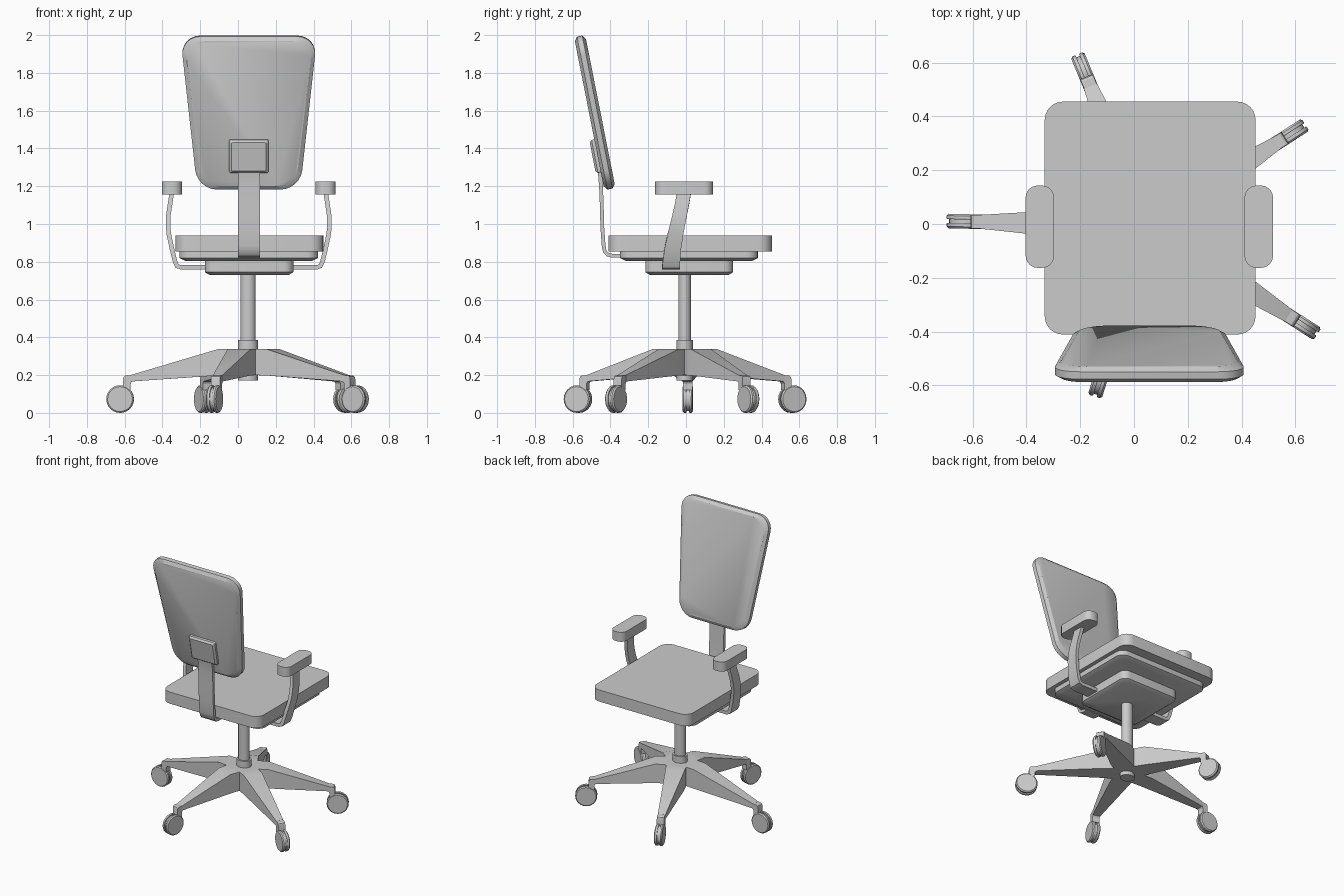
import bpy, bmesh, math
from mathutils import Vector, Matrix

if "Cube" in bpy.data.objects:
    bpy.data.objects.remove(bpy.data.objects["Cube"])

CX = 0.057                      # centre line of seat and armrests
HUB = Vector((0.053, -0.007, 0))


def finish(name, bm, matrix=None):
    if matrix:
        bmesh.ops.transform(bm, matrix=matrix, verts=bm.verts)
    bmesh.ops.recalc_face_normals(bm, faces=bm.faces)
    me = bpy.data.meshes.new(name)
    bm.to_mesh(me)
    bm.free()
    ob = bpy.data.objects.new(name, me)
    bpy.context.collection.objects.link(ob)
    bpy.ops.object.select_all(action='DESELECT')
    ob.select_set(True)
    bpy.context.view_layer.objects.active = ob
    bpy.ops.object.shade_smooth_by_angle(angle=math.radians(30))
    return ob


def loft(name, rings, matrix=None):
    """Skin a list of equal-length point rings and cap both ends."""
    bm = bmesh.new()
    vs = [[bm.verts.new(p) for p in ring] for ring in rings]
    n = len(vs[0])
    for a, b in zip(vs, vs[1:]):
        for i in range(n):
            j = (i + 1) % n
            bm.faces.new((a[i], a[j], b[j], b[i]))
    bm.faces.new(vs[0])
    bm.faces.new(vs[-1])
    return finish(name, bm, matrix)


def trapezoid(bottom, top, height, z, r, inset=0.0, steps=6):
    """Rounded outline; half widths at -y and +y, lying at height z."""
    h, b, t = height / 2 - inset, bottom - inset, top - inset
    pts = [Vector(p) for p in ((-b, -h, z), (b, -h, z), (t, h, z), (-t, h, z))]
    ring = []
    for i, p in enumerate(pts):
        a = (pts[i - 1] - p).normalized()
        c = (pts[(i + 1) % 4] - p).normalized()
        for k in range(steps + 1):
            s = math.pi / 2 * k / steps
            ring.append(p + r * (a * (1 - math.sin(s)) + c * (1 - math.cos(s))))
    return ring


def slab(name, bottom, top, height, layers, r, matrix):
    return loft(name, [trapezoid(bottom, top, height, z, r, i) for z, i in layers], matrix)


def disc(r, z, n=24):
    return [(r * math.cos(2 * math.pi * i / n), r * math.sin(2 * math.pi * i / n), z)
            for i in range(n)]


def strap(name, path, across, thick, flip=1):
    """Flat bar: path of (point, width); 'across' is its width direction."""
    pts = [Vector(p) for p, w in path]
    rings = []
    for i, (p, w) in enumerate(path):
        p = pts[i]
        tan = (pts[min(i + 1, len(pts) - 1)] - pts[max(i - 1, 0)])
        nor = tan.cross(across).normalized() * thick / 2
        side = across * w / 2
        ring = [p - side - nor, p + side - nor, p + side + nor, p - side + nor]
        if flip < 0:
            ring = [Vector((2 * CX - q.x, q.y, q.z)) for q in ring]
        rings.append(ring)
    return loft(name, rings)


# Seat cushion, pan under it and tilt mechanism
T = Matrix.Translation
slab("seat", 0.392, 0.392, 0.866, [(0.855, 0), (0.94, 0)], 0.068, T((0.06, 0.022, 0)))
slab("seat_pan", 0.367, 0.367, 0.73, [(0.805, 0.03), (0.82, 0), (0.855, 0)], 0.06, T((0.057, 0.015, 0)))
slab("tilt_mechanism", 0.234, 0.234, 0.465, [(0.73, 0.025), (0.745, 0), (0.806, 0)], 0.05, T((0.059, 0.017, 0)))

# Backrest, leaning back, with its mounting plate (local +z faces the rear)
lean = Matrix.Rotation(math.radians(90 + 11.2), 4, 'X')
back_m = T((0.057, -0.483, 1.59)) @ lean
slab("backrest", 0.272, 0.362, 0.826,
     [(-0.03, 0.022), (-0.014, 0), (0.014, 0), (0.03, 0.022)], 0.105, back_m)
slab("back_plate", 0.104, 0.104, 0.178, [(0.02, 0), (0.045, 0), (0.057, 0.012)], 0.008,
     back_m @ T((0, -0.228, 0)))

# Bent bar carrying the backrest
spine = [(-0.33, 0.832), (-0.39, 0.832), (-0.415, 0.838), (-0.43, 0.855), (-0.436, 0.885),
         (-0.443, 0.98), (-0.446, 1.1), (-0.45, 1.2), (-0.455, 1.26), (-0.468, 1.32)]
strap("back_support", [((0.058, y, z), 0.116) for y, z in spine], Vector((1, 0, 0)), 0.02)

# Armrests: bent bar and rounded pad on each side
arm = [(0.27, -0.08, 0.77, 0.094), (0.415, -0.08, 0.77, 0.094), (0.436, -0.079, 0.777, 0.094),
       (0.447, -0.077, 0.80, 0.092), (0.464, -0.07, 0.87, 0.088), (0.481, -0.055, 0.95, 0.083),
       (0.484, -0.044, 1.0, 0.08), (0.482, -0.033, 1.05, 0.077), (0.473, -0.02, 1.11, 0.075),
       (0.464, -0.01, 1.17, 0.075)]
for side, s in (("right", 1), ("left", -1)):
    strap(side + "_arm_support", [((x, y, z), w) for x, y, z, w in arm], Vector((0, 1, 0)), 0.024, s)
    slab(side + "_arm_pad", 0.053, 0.053, 0.306, [(1.157, 0), (1.226, 0)], 0.045,
         T((CX + s * 0.407, -0.01, 0)))

# Gas column and hub sleeve, slightly wider in x
oval = T(HUB) @ Matrix.Diagonal((1.1, 0.94, 1, 1))
loft("column", [disc(0.036, 0.36), disc(0.036, 0.735)], oval)
loft("hub_sleeve", [disc(0.047, 0.172), disc(0.047, 0.385)], oval)

# Star base: one mesh with five tapering legs
legs = [(-32.6, 0.674), (32.8, 0.622), (112.5, 0.617), (178.6, 0.677), (252.6, 0.592)]


def polar(angle, r, side=0.0, z=0.0):
    d = Vector((math.cos(angle), math.sin(angle), 0))
    return HUB + d * r + Vector((-d.y, d.x, 0)) * side + Vector((0, 0, z))


bm = bmesh.new()
top, bot = [], []
for i, (deg, length) in enumerate(legs):
    a, prev = math.radians(deg), math.radians(legs[i - 1][0])
    if prev > a:
        prev -= 2 * math.pi
    tip = length - 0.055
    plan = [((a + prev) / 2, 0.115, 0, 0.337, 0.2), (a, 0.16, -0.064, 0.337, 0.198),
            (a, tip, -0.026, 0.2, 0.166), (a, tip, 0.026, 0.2, 0.166),
            (a, 0.16, 0.064, 0.337, 0.198)]
    for ang, r, s, zt, zb in plan:
        top.append(bm.verts.new(polar(ang, r, s, zt)))
        bot.append(bm.verts.new(polar(ang, r, s, zb)))
n = len(top)
for i in range(n):
    j = (i + 1) % n
    bm.faces.new((bot[i], bot[j], top[j], top[i]))
for ring in (top, bot):
    bm.faces.new([v for i, v in enumerate(ring) if i % 5 in (0, 1, 4)])
    for k in range(0, n, 5):
        bm.faces.new(ring[k + 1:k + 5])
finish("star_base", bm)

# Casters: knuckle at the leg tip, axle block and twin wheels
knuckle = [(-0.062, 0.166), (-0.062, 0.2), (-0.028, 0.198), (-0.02, 0.192), (-0.016, 0.18),
           (-0.016, 0.12), (-0.055, 0.12), (-0.055, 0.155)]
for i, (deg, length) in enumerate(legs, 1):
    frame = T(polar(math.radians(deg), length)) @ Matrix.Rotation(math.radians(deg), 4, 'Z')
    loft(f"caster_knuckle_{i}", [[(x, y, z) for x, z in knuckle] for y in (-0.025, 0.025)], frame)
    spin = frame @ T((0, 0, 0.073)) @ Matrix.Rotation(math.pi / 2, 4, 'X')
    loft(f"caster_axle_{i}", [disc(0.064, -0.012), disc(0.064, 0.012)], spin)
    for s in (-1, 1):
        loft(f"caster_wheel_{i}_{'a' if s < 0 else 'b'}",
             [disc(0.071, s * 0.007), disc(0.073, s * 0.01), disc(0.073, s * 0.02),
              disc(0.066, s * 0.027)], spin)
